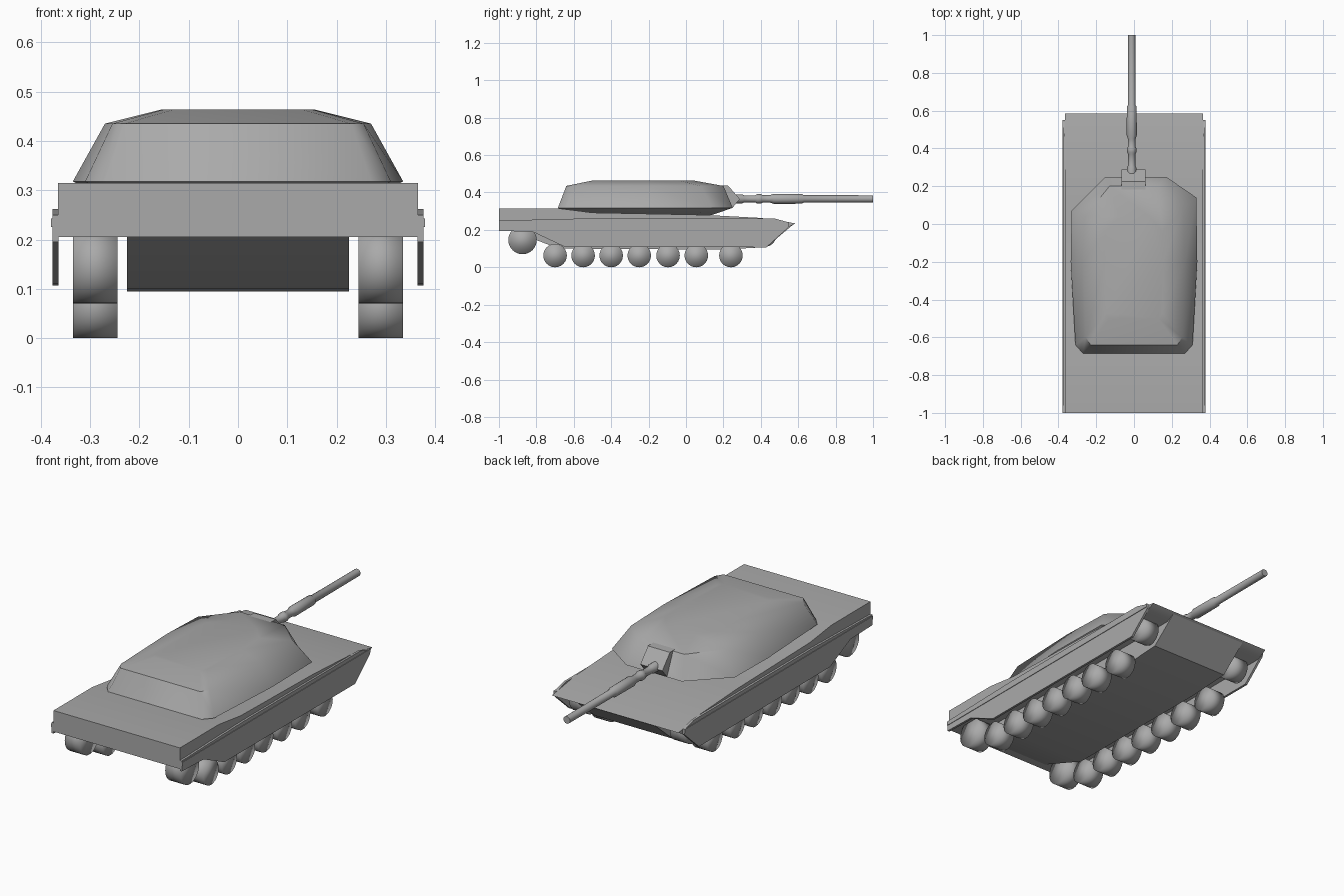
import bpy, bmesh, math
from mathutils import Matrix

cube = bpy.data.objects.get("Cube")
if cube:
    bpy.data.objects.remove(cube, do_unlink=True)

grey = bpy.data.materials.new("plain grey")
grey.use_nodes = True
colour = (0.4, 0.4, 0.4, 1)
grey.diffuse_color = colour
grey.node_tree.nodes["Principled BSDF"].inputs["Base Color"].default_value = colour


def finish(name, bm, angle):
    bmesh.ops.recalc_face_normals(bm, faces=bm.faces[:])
    mesh = bpy.data.meshes.new(name)
    bm.to_mesh(mesh)
    bm.free()
    obj = bpy.data.objects.new(name, mesh)
    bpy.context.collection.objects.link(obj)
    mesh.materials.append(grey)
    bpy.ops.object.select_all(action='DESELECT')
    obj.select_set(True)
    bpy.context.view_layer.objects.active = obj
    bpy.ops.object.shade_smooth_by_angle(angle=math.radians(angle))
    return obj


def loft(name, rings, angle=35):
    """Skin equal-length rings of points and cap both ends."""
    bm = bmesh.new()
    rows = [[bm.verts.new(p) for p in ring] for ring in rings]
    for a, b in zip(rows, rows[1:]):
        for i in range(len(a)):
            j = (i + 1) % len(a)
            bm.faces.new((a[i], a[j], b[j], b[i]))
    bm.faces.new(rows[0])
    bm.faces.new(rows[-1])
    return finish(name, bm, angle)


def slab(name, profile, x0, x1, angle=35):
    """Extrude a side profile of (y, z) points across x."""
    return loft(name, [[(x, y, z) for y, z in profile] for x in (x0, x1)], angle)


def wheel(name, x, y, z, radius):
    bm = bmesh.new()
    turn = Matrix.Translation((x, y, z)) @ Matrix.Rotation(math.pi / 2, 4, 'Y')
    bmesh.ops.create_cone(bm, cap_ends=True, segments=24, radius1=radius,
                          radius2=radius, depth=0.09, matrix=turn)
    return finish(name, bm, 180)


# Hull: wide upper body with rear deck and sloping nose, narrow tub below
slab("upper_hull", [(-1, .205), (-1, .315), (-.68, .315), (-.5, .292), (.1, .28),
                    (.4, .264), (.585, .235), (.53, .205)], -.365, .365)
slab("lower_hull", [(-.97, .21), (-.68, .1), (.2, .095), (.43, .108),
                    (.575, .23), (.4, .24)], -.225, .225)

# Side skirts, rails and running gear
wheel_spots = [(-.70, .063), (-.55, .063), (-.40, .063), (-.25, .063),
               (-.096, .063), (.055, .063), (.24, .063)]
for side, s in (("left", 1), ("right", -1)):
    slab(side + "_skirt", [(-1, .25), (-1, .195), (-.82, .19), (-.65, .11), (.43, .107),
                           (.55, .215), (.55, .24), (.47, .262), (-.5, .262)],
         s * .364, s * .376)
    slab(side + "_rail", [(-1, .225), (-1, .243), (.55, .243), (.55, .225)],
         s * .364, s * .379)
    for i, (y, z) in enumerate(wheel_spots):
        wheel(f"{side}_road_wheel_{i + 1}", s * .29, y, z, .063)
    wheel(side + "_drive_wheel", s * .29, -.874, .146, .076)
    wheel(side + "_front_wheel", s * .29, .42, .172, .063)

# Turret: faceted body with one cheek set further forward
foot = [(-.15, .25), (.17, .25), (.33, .14), (.335, -.2), (.31, -.64),
        (.27, -.685), (-.27, -.685), (-.31, -.64), (-.335, -.2), (-.33, .07)]
shoulder = [(-.13, .2), (.13, .2), (.26, .08), (.27, -.2), (.255, -.6),
            (.23, -.64), (-.23, -.64), (-.255, -.6), (-.27, -.2), (-.26, .04)]
crown = [(-.08, .04), (.08, .04), (.15, -.04), (.155, -.2), (.15, -.47),
         (.13, -.5), (-.13, -.5), (-.15, -.47), (-.155, -.2), (-.15, -.04)]
loft("turret", [[(x * .8, y * .8 - .06, .28) for x, y in foot],
                [(x, y, .318) for x, y in foot],
                [(x, y, .435) for x, y in shoulder],
                [(x, y, .464) for x, y in crown]], 50)

# Gun mantlet and stepped barrel
slab("gun_mantlet", [(.12, .32), (.125, .44), (.225, .437), (.288, .365), (.25, .32)],
     -.065, .062)
barrel_steps = [(.24, .024), (.3, .024), (.31, .019), (.37, .019), (.38, .025),
                (.4, .025), (.41, .02), (.45, .02), (.47, .027), (.62, .026),
                (.63, .02), (1, .019)]
circle = [(math.cos(a * math.pi / 8), math.sin(a * math.pi / 8)) for a in range(16)]
loft("gun_barrel", [[(-.012 + r * c, y, .366 + r * s) for c, s in circle]
                    for y, r in barrel_steps])
